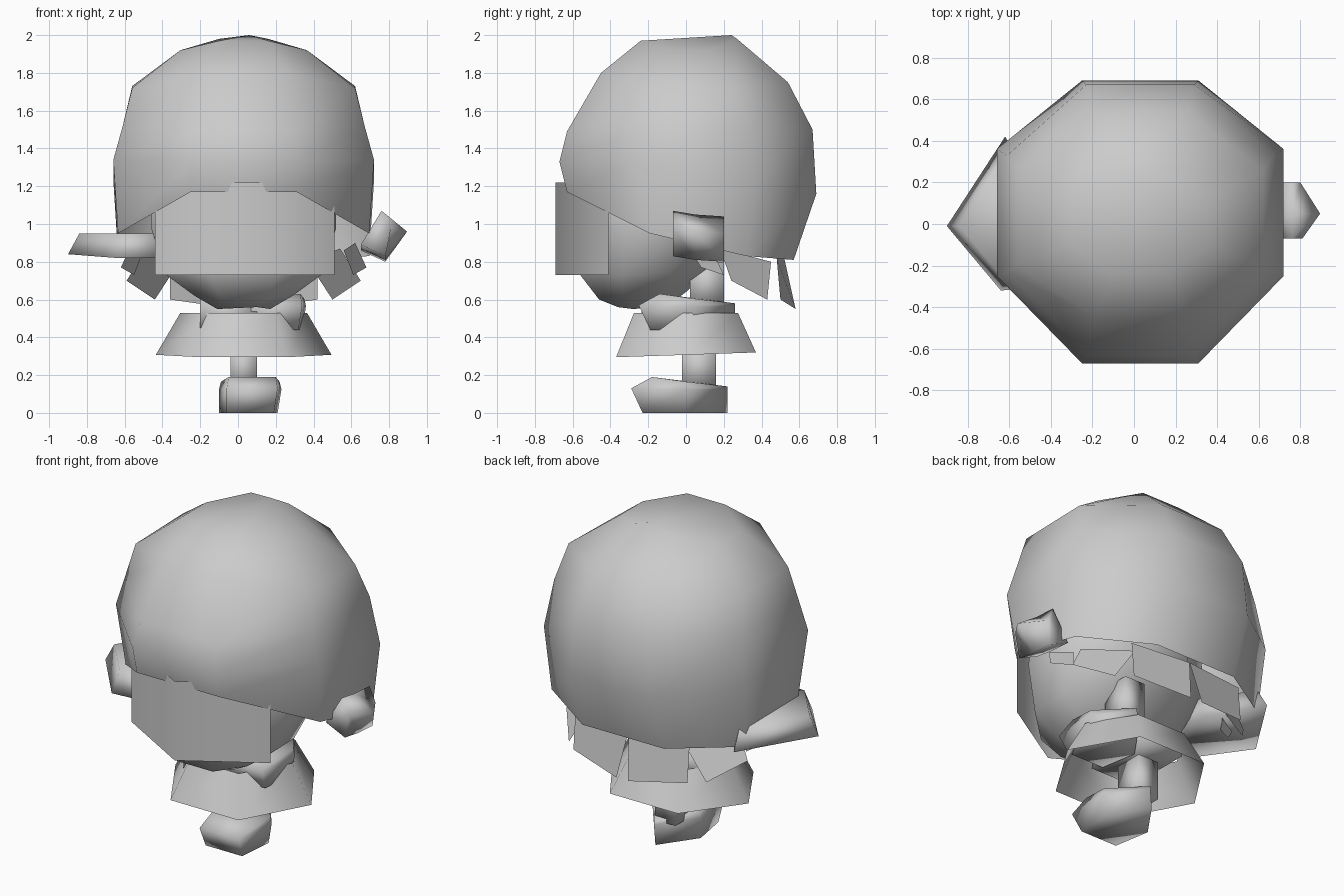
import bpy
from mathutils import Vector

if "Cube" in bpy.data.objects:
    bpy.data.objects.remove(bpy.data.objects["Cube"])

CX = 0.03  # the figure's own symmetry plane


def make(name, verts, faces, smooth=True):
    me = bpy.data.meshes.new(name)
    me.from_pydata([tuple(v) for v in verts], [], faces)
    me.update()
    ob = bpy.data.objects.new(name, me)
    bpy.context.collection.objects.link(ob)
    for p in me.polygons:
        p.use_smooth = smooth
    return ob


def loft(name, rings, bottom=True, top=True, smooth=True, peak=None):
    """Skin a stack of equal-length rings, optionally capped or peaked."""
    n = len(rings[0])
    verts = [v for r in rings for v in r]
    faces = [(k * n + i, k * n + (i + 1) % n, (k + 1) * n + (i + 1) % n, (k + 1) * n + i)
             for k in range(len(rings) - 1) for i in range(n)]
    last = (len(rings) - 1) * n
    if bottom:
        faces.append(tuple(reversed(range(n))))
    if peak:
        verts.append(peak)
        faces += [(last + i, last + (i + 1) % n, len(verts) - 1) for i in range(n)]
    elif top:
        faces.append(tuple(range(last, last + n)))
    return make(name, verts, faces, smooth)


def octagon(yf, yb, wx, ysf, ysb, fw, zf, zsf, zsb, zb):
    """Eight points: front pair, side pairs, back pair, each with its own height."""
    half = [(fw, yf, zf), (wx, ysf, zsf), (wx, ysb, zsb), (fw, yb, zb)]
    return ([(CX + x, y, z) for x, y, z in half] +
            [(CX - x, y, z) for x, y, z in reversed(half)])


def rect(x0, x1, y0, y1, zf, zb):
    return [(x0, y0, zf), (x1, y0, zf), (x1, y1, zb), (x0, y1, zb)]


# hair cap: tilted open dome, low at the back
loft("hair_cap", [
    octagon(-.63, .57, .665, -.19, .32, .28, 1.17, .95, .83, .81),
    octagon(-.67, .69, .69, -.25, .36, .28, 1.33, 1.34, 1.23, 1.16),
    octagon(-.63, .67, .64, -.23, .33, .26, 1.49, 1.52, 1.52, 1.50),
    octagon(-.45, .54, .59, -.20, .26, .22, 1.80, 1.72, 1.73, 1.75),
    octagon(-.24, .27, .335, -.10, .12, .13, 1.97, 1.92, 1.92, 1.98),
], bottom=False, peak=(.06, .24, 2.0))

# head with narrow chin
loft("head", [
    octagon(-.36, -.08, .14, -.28, -.15, .07, .56, .55, .56, .58),
    octagon(-.46, .0, .26, -.33, -.12, .12, .60, .62, .63, .64),
    octagon(-.56, .12, .41, -.34, -.08, .18, .73, .73, .74, .76),
    octagon(-.57, .28, .49, -.30, .05, .19, .98, .98, .98, .98),
    octagon(-.52, .28, .48, -.28, .05, .18, 1.3, 1.3, 1.3, 1.3),
])

# folded face panel
panel = [(-.44, -.41), (.05, -.69), (.51, -.41)]
make("face_panel", [(x, y, z) for z in (.73, 1.22) for x, y in panel],
     [(0, 1, 4, 3), (1, 2, 5, 4)])

# loose hair locks flaring out under the cap, mirrored
locks = {
    "lock_front": [(.62, .0, .90), (.56, .14, .86), (.61, .20, .73), (.68, .08, .77)],
    "lock_side": [(.54, .18, .87), (.37, .45, .80), (.50, .43, .60), (.65, .24, .70)],
    "lock_back": [(.42, .48, .82), (.03, .52, .82), (.07, .58, .55), (.42, .50, .60)],
}
for name, pts in locks.items():
    make(name + "_right", pts, [(0, 1, 2, 3)])
    make(name + "_left", [(2 * CX - x, y, z) for x, y, z in pts], [(3, 2, 1, 0)])


# raised hand: four-sided prism bulging outward in the middle
def hand_ring(y, out, lift):
    return [(.65, y, .87 + lift), (.78, y, .81 + lift), (out, y, .96 + lift), (.76, y, 1.05 + lift)]


loft("hand", [hand_ring(.20, .80, -.01), hand_ring(.05, .895, 0), hand_ring(-.07, .81, .02)])

# slanted sleeve slab on the other side
loft("sleeve", [
    [(-.90, -.01, .84), (-.64, -.32, .82), (-.42, -.30, .82), (-.42, .10, .82), (-.62, .42, .83)],
    [(-.84, -.01, .95), (-.62, -.27, .95), (-.42, -.27, .95), (-.42, .10, .95), (-.61, .35, .95)],
])


# skirt: open six-sided flare
def hexagon(rx, ry, zf, zb):
    zm = (zf + zb) / 2
    return [(CX + rx, .01, zm), (CX + rx / 2, ry, zb), (CX - rx / 2, ry, zb),
            (CX - rx, .01, zm), (CX - rx / 2, -ry, zf), (CX + rx / 2, -ry, zf)]


loft("skirt", [hexagon(.465, .37, .295, .32), hexagon(.335, .275, .53, .53)],
     bottom=False, top=False)

# torso
loft("torso", [rect(-.20, .10, -.25, .18, .45, .45), rect(-.20, .10, -.22, .18, .62, .60)])


# shoe outline: square toe, pointed heel
def sole(xl, xr, toe, heel, zf, zb):
    zm = (zf + zb) / 2
    return [(xl + .04, toe, zf), (xr - .02, toe, zf), (xr, .0, zm),
            ((xl + xr) / 2, heel, zb), (xl, .0, zm)]


# two legs, one standing and one raised, each with a shoe
for name, off in (("standing", Vector((0, 0, 0))), ("raised", Vector((.13, .04, .44)))):
    leg = [rect(-.04, .10, -.02, .16, .12, .12), rect(-.04, .10, -.02, .16, .36, .36)]
    shoe = [sole(-.10, .21, -.23, .22, 0, 0), sole(-.10, .23, -.29, .22, .13, .12),
            sole(-.09, .22, -.18, .22, .19, .14)]
    for part, rings in (("leg", leg), ("shoe", shoe)):
        loft(f"{name}_{part}", [[Vector(v) + off for v in r] for r in rings])
